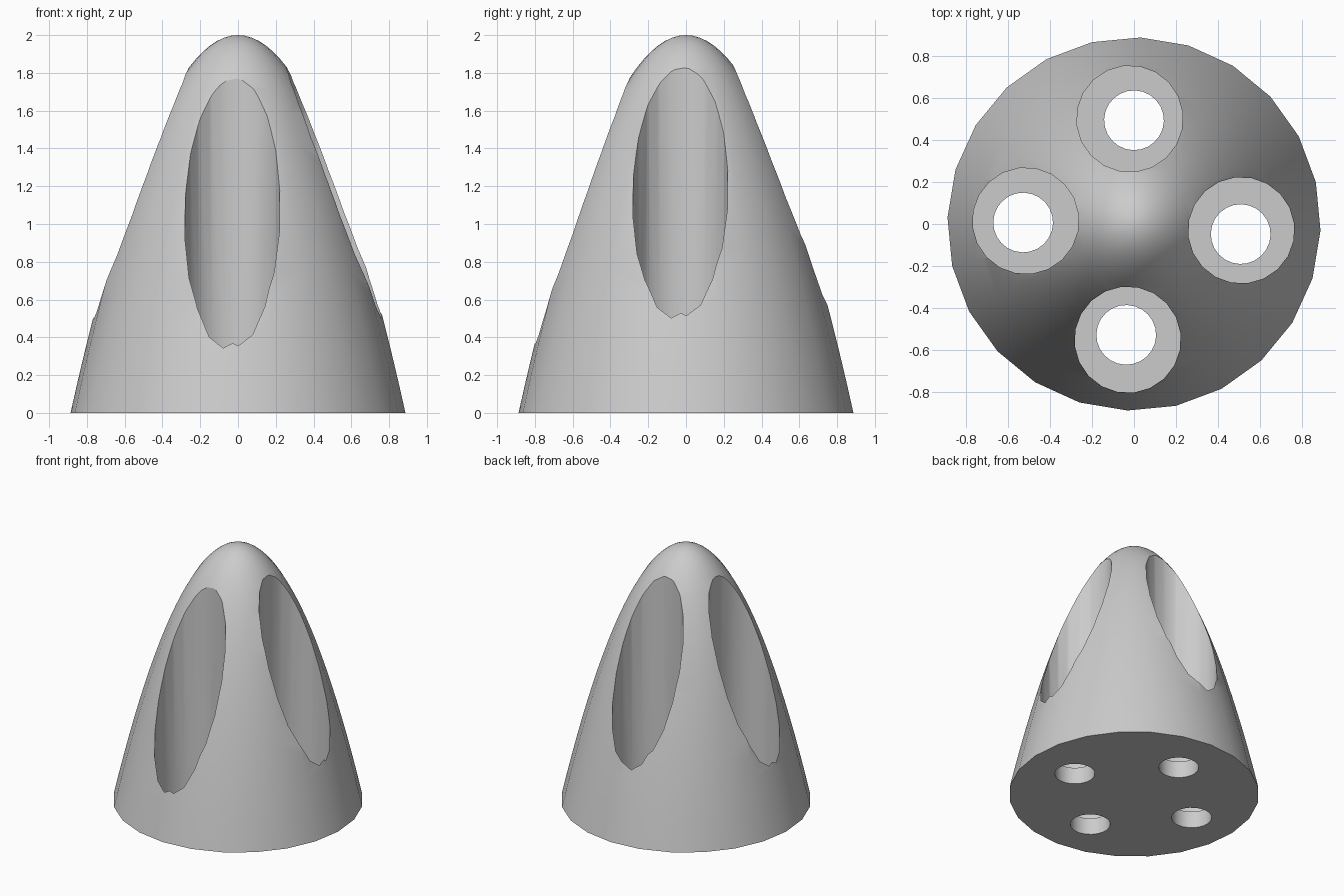
import bpy, bmesh, math

if "Cube" in bpy.data.objects:
    bpy.data.objects.remove(bpy.data.objects["Cube"])

SIDES, HEIGHT, BASE_R = 24, 2.0, 0.887
FLOOR_Z = 0.13                      # top of the base plate inside the pockets
TURN = math.radians(-2)

grey = bpy.data.materials.new("light grey")
grey.diffuse_color = (0.60, 0.60, 0.60, 1)
grey.use_nodes = True
grey.node_tree.nodes["Principled BSDF"].inputs["Base Color"].default_value = grey.diffuse_color


def add_object(name, bm):
    bmesh.ops.recalc_face_normals(bm, faces=bm.faces)
    mesh = bpy.data.meshes.new(name)
    bm.to_mesh(mesh)
    bm.free()
    mesh.materials.append(grey)
    obj = bpy.data.objects.new(name, mesh)
    bpy.context.collection.objects.link(obj)
    return obj


def cutter(name, x, y, radius, sides, z0, z1, turn):
    bm = bmesh.new()
    bmesh.ops.create_cone(bm, cap_ends=True, segments=sides, radius1=radius,
                          radius2=radius, depth=z1 - z0)
    obj = add_object(name, bm)
    obj.location = (x, y, (z0 + z1) / 2)
    obj.rotation_euler.z = turn
    obj.hide_render = True
    obj.hide_set(True)
    return obj


# Paraboloid nose body, solid, with a flat base
bm = bmesh.new()
rings = []
STEPS = 24
for i in range(STEPS):
    r = BASE_R * (1 - i / STEPS)
    z = HEIGHT * (1 - (r / BASE_R) ** 2)
    rings.append([bm.verts.new((r * math.cos(TURN + k * math.tau / SIDES),
                                r * math.sin(TURN + k * math.tau / SIDES), z))
                  for k in range(SIDES)])
tip = bm.verts.new((0, 0, HEIGHT))
bm.faces.new(rings[0])
for low, high in zip(rings, rings[1:]):
    for k in range(SIDES):
        n = (k + 1) % SIDES
        bm.faces.new((low[k], low[n], high[n], high[k]))
for k in range(SIDES):
    bm.faces.new((rings[-1][k], rings[-1][(k + 1) % SIDES], tip))
body = add_object("nose_body", bm)

# Four open pockets, each with a smaller hole through the base plate
pockets = [(-0.02, 0.50), (0.51, -0.03), (-0.03, -0.55), (-0.515, 0.015)]
holes = [(0.0, 0.493), (0.507, -0.048), (-0.037, -0.527), (-0.527, 0.007)]
cutters = [cutter("pocket_cutter", x, y, 0.253, 20, FLOOR_Z, 2.2, TURN + math.radians(9))
           for x, y in pockets]
cutters += [cutter("hole_cutter", x, y, 0.142, 24, -0.2, FLOOR_Z + 0.2, TURN)
            for x, y in holes]
for c in cutters:
    mod = body.modifiers.new(c.name, 'BOOLEAN')
    mod.operation = 'DIFFERENCE'
    mod.solver = 'EXACT'
    mod.object = c

# Apply the cuts and drop the helpers
bpy.context.view_layer.update()
deps = bpy.context.evaluated_depsgraph_get()
cut_mesh = bpy.data.meshes.new_from_object(body.evaluated_get(deps))
body.modifiers.clear()
body.data = cut_mesh
for c in cutters:
    bpy.data.objects.remove(c)

# Smooth sides, sharp rims
bpy.context.view_layer.objects.active = body
body.select_set(True)
bpy.ops.object.shade_smooth_by_angle(angle=math.radians(30))
